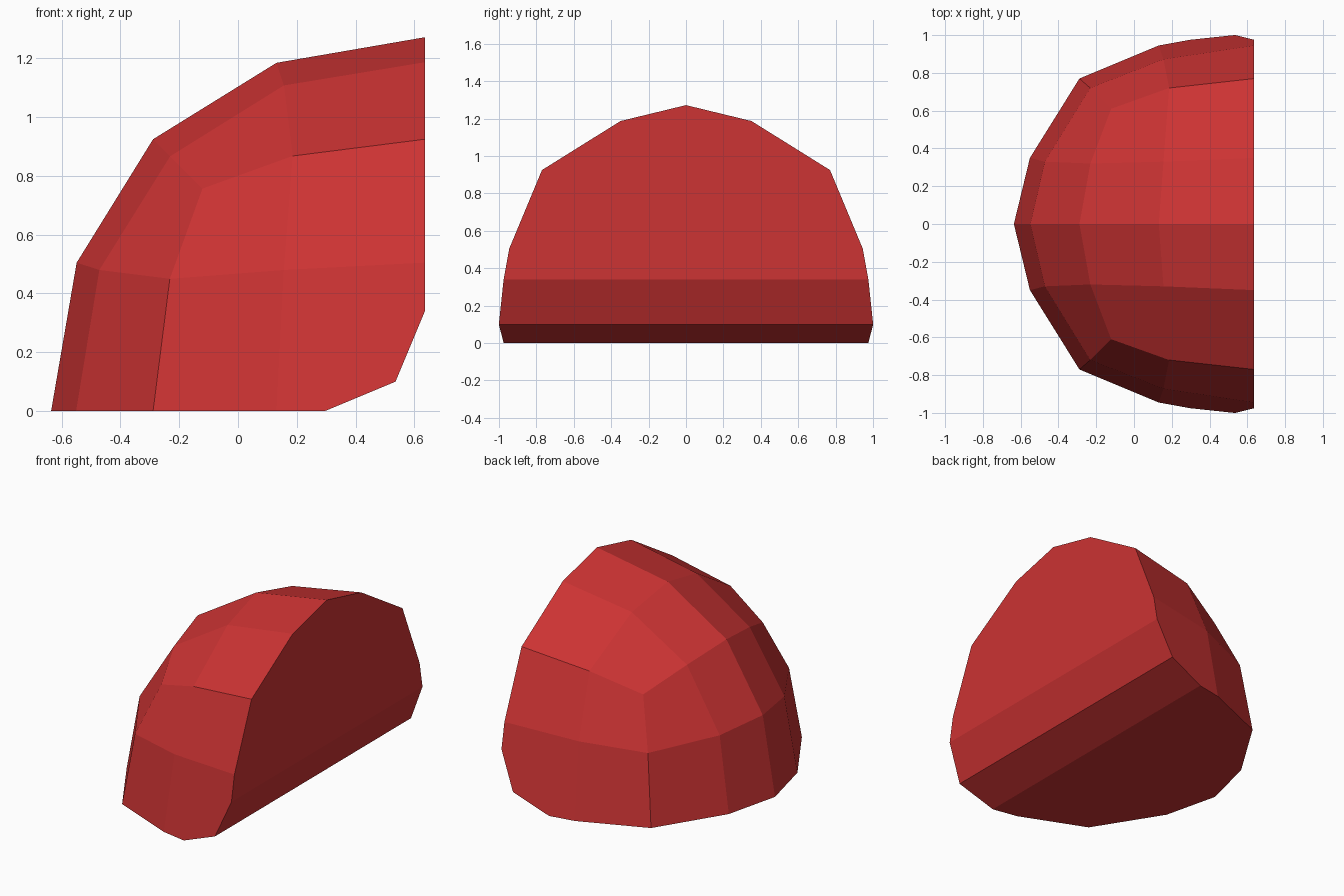
import bpy, bmesh
from mathutils import Vector

if "Cube" in bpy.data.objects:
    bpy.data.objects.remove(bpy.data.objects["Cube"])

X0 = 0.636  # flat side; points below are (distance from flat side, y, z)


def swap(p):
    return (p[2], p[1], p[0])


# Key points of one faceted octant, symmetric in distance and height
pole, pole_x, pole_y = (0, 0, 1.272), (0.505, 0, 1.185), (0, 0.35, 1.187)
mid_ridge, mid_side = (0.925, 0, 0.925), (0, 0.77, 0.925)
pole_inner = (0.48, 0.33, 1.108)
rib_ridge, rib_side = (0.867, 0.32, 0.867), (0.45, 0.72, 0.868)
centre = (0.757, 0.61, 0.757)
tip, tip_side, tip_inner = (0, 1.037, 0), (0, 0.945, 0.505), (0.48, 0.872, 0.48)

top_patch = [[pole, pole_y, mid_side],
             [pole_x, pole_inner, rib_side],
             [mid_ridge, rib_ridge, centre]]
side_patch = [[swap(p) for p in row] for row in top_patch]
tip_patch = [[tip, tip_side, mid_side],
             [swap(tip_side), tip_inner, rib_side],
             [swap(mid_side), swap(rib_side), centre]]

# Curved shell, mirrored front to back
bm = bmesh.new()
for sy in (1, -1):
    for patch in (top_patch, side_patch, tip_patch):
        for i in range(2):
            for j in range(2):
                quad = (patch[i][j], patch[i + 1][j], patch[i + 1][j + 1], patch[i][j + 1])
                bm.faces.new([bm.verts.new((X0 - p[0], sy * p[1], p[2])) for p in quad])
bmesh.ops.remove_doubles(bm, verts=bm.verts[:], dist=0.001)

# Flat side and flat base
for axis, level in ((0, X0), (2, 0)):
    rim = [v for v in bm.verts if abs(v.co[axis] - level) < 1e-4]
    other = 2 - axis
    half = lambda s: sorted((v for v in rim if v.co.y * s > 1e-4),
                            key=lambda v: s * v.co.y)
    apex = [v for v in rim if abs(v.co.y) < 1e-4]
    bm.faces.new(half(1)[::-1] + apex + half(-1))

# Two-step bevel along the lower edge
for a, b in (((0, 0.34), (0.1, 0.1)), ((0.1, 0.1), (0.34, 0))):
    du, dz = b[0] - a[0], b[1] - a[1]
    cut = bmesh.ops.bisect_plane(
        bm, geom=bm.verts[:] + bm.edges[:] + bm.faces[:], dist=1e-5,
        plane_co=Vector((X0 - a[0], 0, a[1])), plane_no=Vector((-dz, 0, -du)),
        clear_outer=True)
    bmesh.ops.holes_fill(bm, edges=[e for e in bm.edges if e.is_boundary], sides=0)
bmesh.ops.recalc_face_normals(bm, faces=bm.faces[:])

mesh = bpy.data.meshes.new("dome_half")
bm.to_mesh(mesh)
bm.free()
red = bpy.data.materials.new("red")
red.diffuse_color = (0.604, 0.033, 0.033, 1)
red.use_nodes = True
red.node_tree.nodes["Principled BSDF"].inputs["Base Color"].default_value = red.diffuse_color
mesh.materials.append(red)
bpy.context.collection.objects.link(bpy.data.objects.new("dome_half", mesh))
